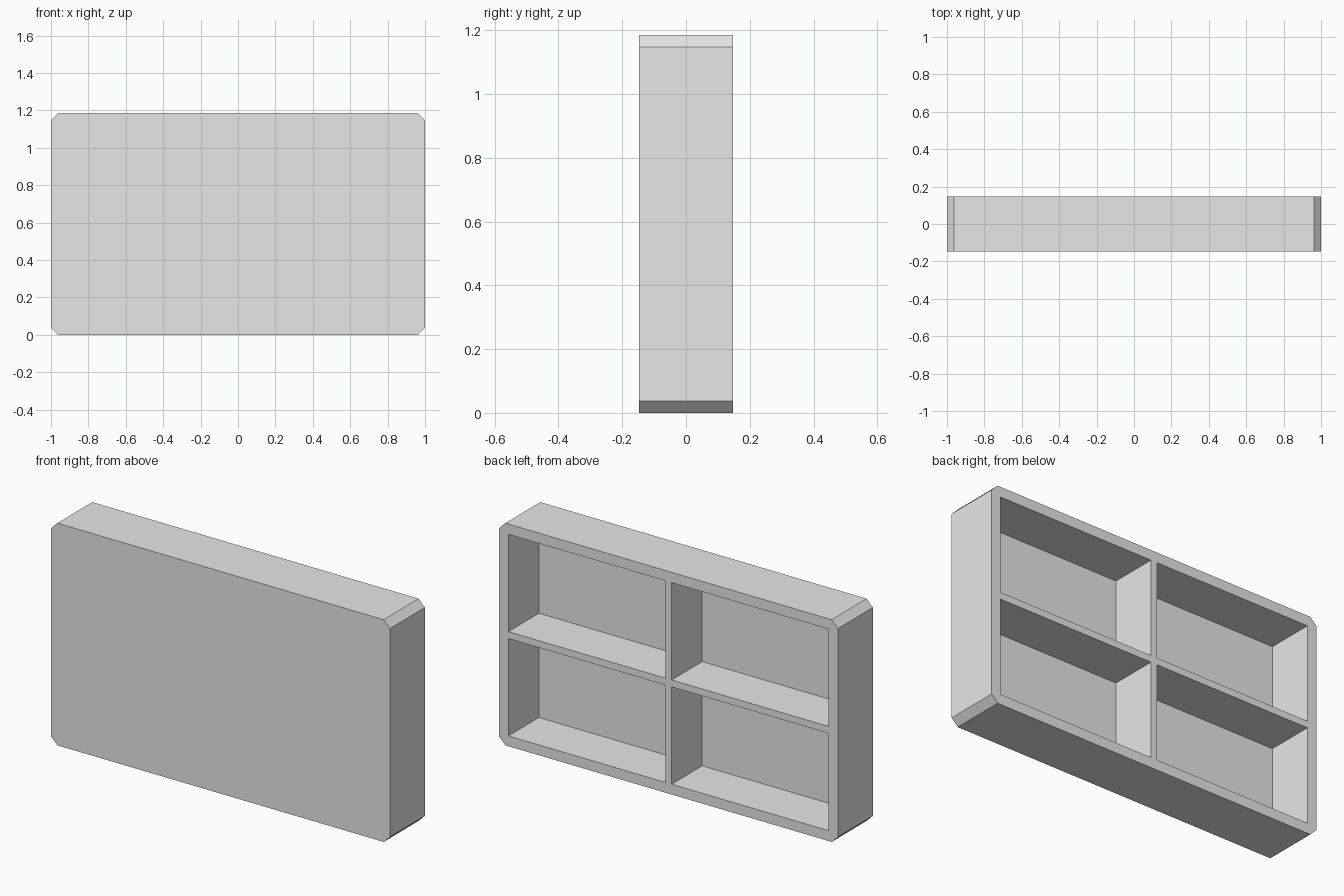
import bpy
import bmesh

if "Cube" in bpy.data.objects:
    bpy.data.objects.remove(bpy.data.objects["Cube"])

WIDTH, DEPTH, HEIGHT = 2.0, 0.294, 1.185
CHAMFER = 0.037   # cut corners
RIM = 0.055       # outer frame width
WALL = 0.037      # front panel and divider thickness

grey = bpy.data.materials.new("plain grey")
grey.use_nodes = True
grey.diffuse_color = (0.8, 0.8, 0.8, 1)
grey.node_tree.nodes["Principled BSDF"].inputs["Base Color"].default_value = (0.8, 0.8, 0.8, 1)


def box(bm, centre, size):
    """Add an axis-aligned box to the mesh."""
    verts = bmesh.ops.create_cube(bm, size=1)["verts"]
    bmesh.ops.scale(bm, vec=size, verts=verts)
    bmesh.ops.translate(bm, vec=centre, verts=verts)


def finish(bm, name):
    mesh = bpy.data.meshes.new(name)
    bm.to_mesh(mesh)
    bm.free()
    mesh.materials.append(grey)
    obj = bpy.data.objects.new(name, mesh)
    bpy.context.collection.objects.link(obj)
    return obj


# Solid block with its four depth-wise edges chamfered
bm = bmesh.new()
box(bm, (0, 0, HEIGHT / 2), (WIDTH, DEPTH, HEIGHT))
corners = [e for e in bm.edges if abs(e.verts[0].co.y - e.verts[1].co.y) > DEPTH / 2]
bmesh.ops.bevel(bm, geom=corners, offset=CHAMFER, segments=1, affect="EDGES")
panel = finish(bm, "divided_panel")

# Four open compartments cut in from the back, leaving a cross divider
cell_w = (WIDTH - 2 * RIM - WALL) / 2
cell_h = (HEIGHT - 2 * RIM - WALL) / 2
floor_y = -DEPTH / 2 + WALL
end_y = DEPTH / 2 + 0.1
bm = bmesh.new()
for sx in (-1, 1):
    for sz in (-1, 1):
        box(bm,
            (sx * (WALL + cell_w) / 2, (floor_y + end_y) / 2, HEIGHT / 2 + sz * (WALL + cell_h) / 2),
            (cell_w, end_y - floor_y, cell_h))
cutter = finish(bm, "compartment_cutter")
cutter.hide_render = True
cutter.hide_set(True)

cut = panel.modifiers.new("compartments", "BOOLEAN")
cut.operation = "DIFFERENCE"
cut.solver = "EXACT"
cut.object = cutter

# Bake the cut and discard the helper
bpy.context.view_layer.update()
baked = bpy.data.meshes.new_from_object(panel.evaluated_get(bpy.context.evaluated_depsgraph_get()))
panel.modifiers.clear()
panel.data = baked
baked.name = "divided_panel"
bpy.data.objects.remove(cutter)
